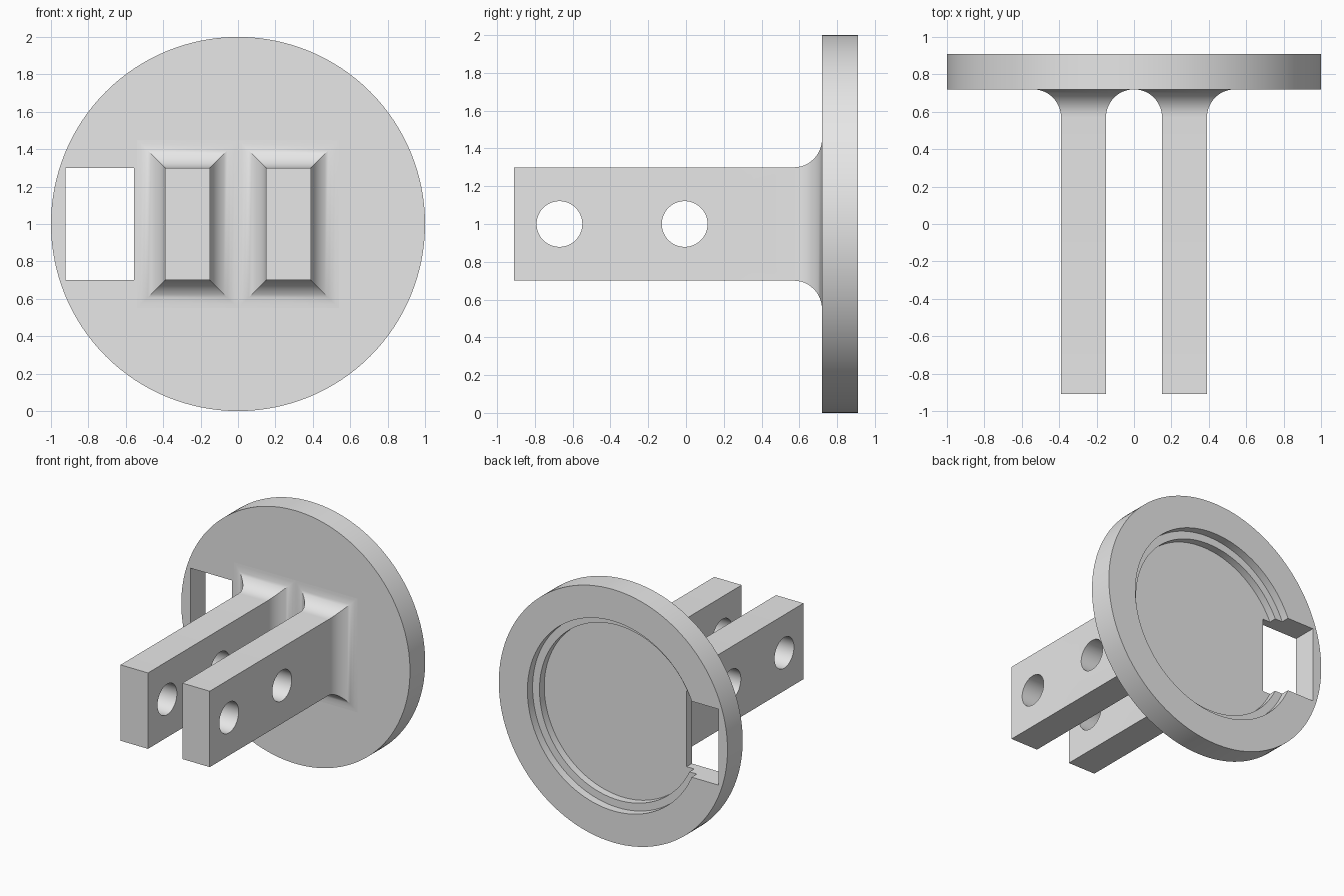
import bpy, bmesh, math
from mathutils import Matrix, Vector

cube = bpy.data.objects.get("Cube")
if cube:
    bpy.data.objects.remove(cube, do_unlink=True)

grey = bpy.data.materials.new("plain_grey")
grey.use_nodes = True
colour = (0.8, 0.8, 0.8, 1)
grey.diffuse_color = colour
for node in grey.node_tree.nodes:
    if node.type == 'BSDF_PRINCIPLED':
        node.inputs["Base Color"].default_value = colour

MID_Z = 1.0
FACE_Y = 0.72
BACK_Y = 0.91


def make_object(name, bm):
    bmesh.ops.recalc_face_normals(bm, faces=bm.faces)
    mesh = bpy.data.meshes.new(name)
    bm.to_mesh(mesh)
    bm.free()
    mesh.materials.append(grey)
    obj = bpy.data.objects.new(name, mesh)
    bpy.context.collection.objects.link(obj)
    return obj


def select(obj):
    bpy.ops.object.select_all(action='DESELECT')
    obj.select_set(True)
    bpy.context.view_layer.objects.active = obj


def cut(obj, cutter):
    mod = obj.modifiers.new("cut", 'BOOLEAN')
    mod.operation = 'DIFFERENCE'
    mod.solver = 'EXACT'
    mod.object = cutter
    select(obj)
    bpy.ops.object.modifier_apply(modifier=mod.name)
    bpy.data.objects.remove(cutter, do_unlink=True)


def smooth(obj):
    select(obj)
    bpy.ops.object.shade_smooth_by_angle(angle=math.radians(30))


# Round flange with a stepped recess in its back
bm = bmesh.new()
profile = [(0, FACE_Y), (1, FACE_Y), (1, BACK_Y), (0.75, BACK_Y),
           (0.75, 0.845), (0.69, 0.845), (0.69, 0.785), (0, 0.785)]
verts = [bm.verts.new((r, y, MID_Z)) for r, y in profile]
edges = [bm.edges.new(pair) for pair in zip(verts, verts[1:])]
bmesh.ops.spin(bm, geom=verts + edges, cent=(0, 0, MID_Z), axis=(0, 1, 0),
               angle=math.tau, steps=128)
bmesh.ops.remove_doubles(bm, verts=bm.verts, dist=0.0001)
flange = make_object("flange", bm)

# Rectangular slot through the flange
bm = bmesh.new()
bmesh.ops.create_cube(bm, size=1, matrix=Matrix.Translation((-0.738, 0.8, MID_Z))
                      @ Matrix.Diagonal((0.366, 1, 0.6, 1)))
slot = make_object("slot_cutter", bm)
slot.hide_render = True
cut(flange, slot)
smooth(flange)


# Arms that flare into the flange with mitred fillets
def make_arm(name, centre_x):
    half_x, half_z, radius, steps = 0.12, 0.3, 0.15, 12
    sections = [(-BACK_Y, 0)]
    for i in range(steps + 1):
        a = i / steps * math.pi / 2
        sections.append((FACE_Y - radius + radius * math.sin(a),
                         radius * (1 - math.cos(a))))
    sections.append((FACE_Y + 0.03, radius))
    bm = bmesh.new()
    rings = []
    for y, grow in sections:
        rings.append([bm.verts.new((centre_x + sx * (half_x + grow), y,
                                    MID_Z + sz * (half_z + grow)))
                      for sx, sz in ((-1, -1), (1, -1), (1, 1), (-1, 1))])
    for a, b in zip(rings, rings[1:]):
        for i in range(4):
            j = (i + 1) % 4
            bm.faces.new((a[i], a[j], b[j], b[i]))
    bm.faces.new(rings[0])
    bm.faces.new(rings[-1])
    arm = make_object(name, bm)

    # Two pin holes across the arm
    for y in (-0.67, -0.007):
        bm = bmesh.new()
        bmesh.ops.create_cone(bm, cap_ends=True, segments=64, radius1=0.121,
                              radius2=0.121, depth=0.6,
                              matrix=Matrix.Translation(Vector((centre_x, y, MID_Z)))
                              @ Matrix.Rotation(math.pi / 2, 4, 'Y'))
        hole = make_object("hole_cutter", bm)
        hole.hide_render = True
        cut(arm, hole)
    smooth(arm)


make_arm("left_arm", 0.27)
make_arm("right_arm", -0.27)
